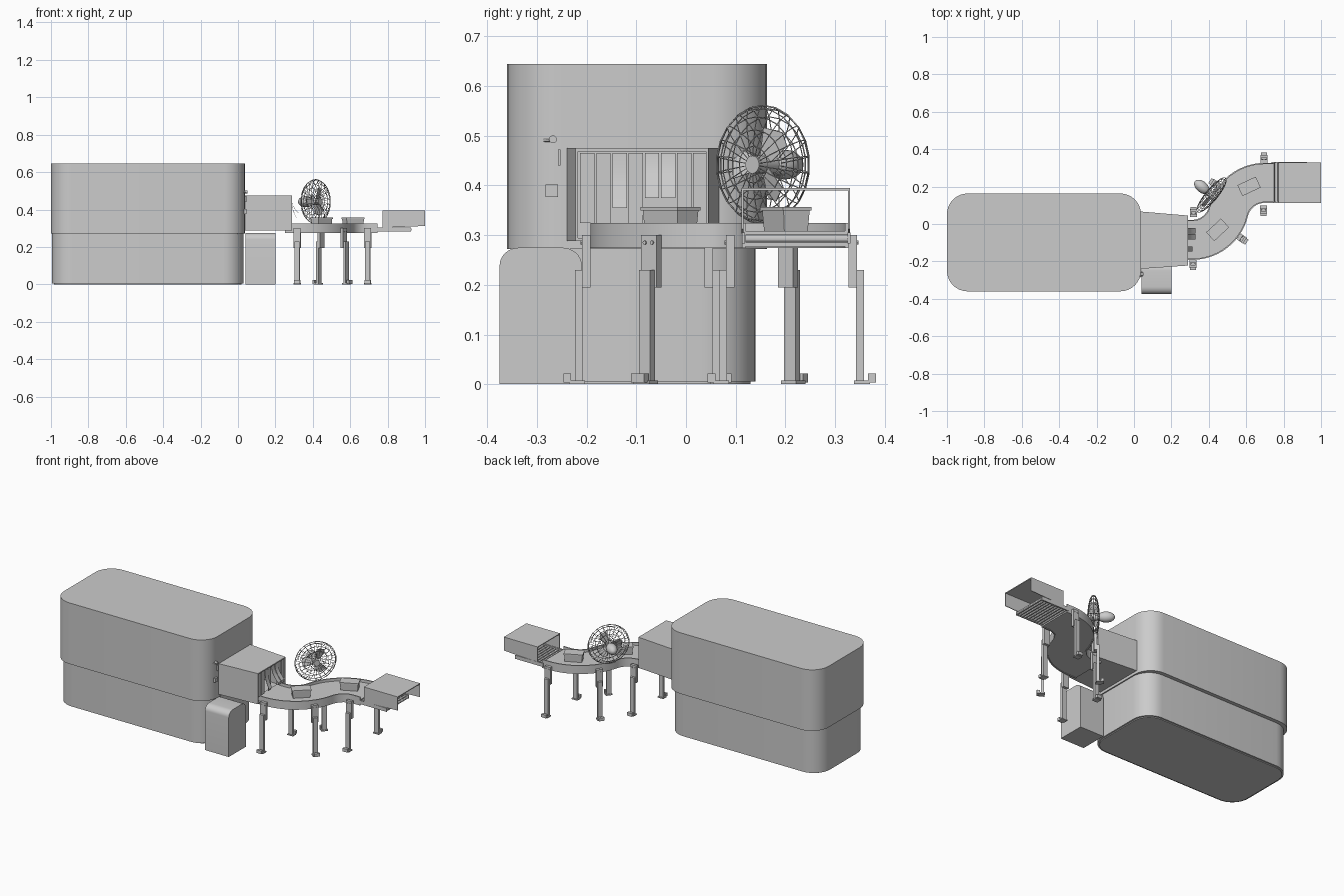
import bpy, bmesh
from math import sin, cos, pi, radians, atan2
from mathutils import Vector, Matrix

if "Cube" in bpy.data.objects:
    bpy.data.objects.remove(bpy.data.objects["Cube"], do_unlink=True)

GREY = (0.6, 0.6, 0.6, 1)
grey = bpy.data.materials.new("light_grey")
grey.use_nodes = True
grey.diffuse_color = GREY
grey.node_tree.nodes["Principled BSDF"].inputs["Base Color"].default_value = GREY
made = []


def add(name, bm, matrix=None):
    bmesh.ops.recalc_face_normals(bm, faces=bm.faces)
    mesh = bpy.data.meshes.new(name)
    bm.to_mesh(mesh)
    bm.free()
    mesh.materials.append(grey)
    ob = bpy.data.objects.new(name, mesh)
    if matrix:
        ob.matrix_world = matrix
    bpy.context.scene.collection.objects.link(ob)
    made.append(ob)
    return ob


def loft(name, rings, matrix=None):
    """Skin a list of equal rings and cap both ends."""
    bm = bmesh.new()
    loops = [[bm.verts.new(p) for p in ring] for ring in rings]
    for a, b in zip(loops, loops[1:]):
        for i in range(len(a)):
            j = (i + 1) % len(a)
            bm.faces.new((a[i], a[j], b[j], b[i]))
    bm.faces.new(loops[0])
    bm.faces.new(loops[-1])
    return add(name, bm, matrix)


def prism(name, outline, z0, z1, matrix=None):
    return loft(name, [[(x, y, z) for x, y in outline] for z in (z0, z1)], matrix)


def box(name, x0, x1, y0, y1, z0, z1, matrix=None):
    return prism(name, [(x0, y0), (x1, y0), (x1, y1), (x0, y1)], z0, z1, matrix)


def rounded(x0, x1, y0, y1, r, steps=8):
    centres = [(x1 - r, y1 - r), (x0 + r, y1 - r), (x0 + r, y0 + r), (x1 - r, y0 + r)]
    return [(cx + r * cos(pi / 2 * (k + i / steps)), cy + r * sin(pi / 2 * (k + i / steps)))
            for k, (cx, cy) in enumerate(centres) for i in range(steps + 1)]


def rod(name, a, b, r, sides=12):
    a, b = Vector(a), Vector(b)
    bm = bmesh.new()
    bmesh.ops.create_cone(bm, cap_ends=True, segments=sides, radius1=r, radius2=r,
                          depth=(b - a).length)
    turn = (b - a).to_track_quat('Z', 'Y').to_matrix().to_4x4()
    return add(name, bm, Matrix.Translation((a + b) / 2) @ turn)


def place(x, y, angle):
    return Matrix.Translation((x, y, 0)) @ Matrix.Rotation(angle, 4, 'Z')


# Main housing: inset base, recessed joint, overhanging upper shell
prism("base_housing", rounded(-0.995, 0.03, -0.34, 0.14, 0.11), 0.005, 0.272)
prism("base_plinth", rounded(-0.985, 0.02, -0.33, 0.13, 0.1), 0, 0.005)
prism("upper_housing", rounded(-1, 0.037, -0.36, 0.163, 0.11), 0.272, 0.645)

# Side cabinet with a rounded top, profile drawn in the side plane
arc = [i * pi / 16 for i in range(9)]
profile = [(-0.375, 0), (-0.21, 0)]
profile += [(-0.25 + 0.04 * cos(t), 0.24 + 0.035 * sin(t)) for t in arc]
profile += [(-0.335 - 0.04 * sin(t), 0.24 + 0.035 * cos(t)) for t in arc]
loft("side_cabinet", [[(x, y, z) for y, z in profile] for x in (0.04, 0.2)])

# Tapered exit tunnel, open at its far end
X0, X1 = 0.03, 0.29
back0, back1, front0, front1 = 0.067, 0.045, -0.24, -0.222
plan = [(X0, front0), (X1, front1), (X1, back1), (X0, back0)]
prism("tunnel_roof", plan, 0.468, 0.475)
prism("tunnel_floor", plan, 0.288, 0.294)
for side, a, b, t in (("front", front0, front1, 0.005), ("back", back0, back1, -0.005)):
    prism(f"tunnel_{side}_wall", [(X0, a), (X1, b), (X1, b + t), (X0, a + t)], 0.29, 0.47)

# Curtain strips, three of them pushed outwards
pushed = {2: (0.03, 0.355), 4: (0.045, 0.375), 5: (0.045, 0.375)}
for i in range(8):
    y = -0.213 + i * 0.0325
    out, low = pushed.get(i, (0, 0.325))
    rings = []
    for s in range(5):
        f = s / 4
        x, z = 0.282 + out * f * f, 0.465 + (low - 0.465) * f
        rings.append([(x, y, z), (x, y + 0.029, z), (x + 0.002, y + 0.029, z), (x + 0.002, y, z)])
    loft("curtain_strip", rings)

# S-shaped conveyor swept along two equal arcs
START, END = Vector((0.31, -0.085)), Vector((0.7, 0.22))
MID = (START + END) / 2
span = END - START
TURN = 2 * atan2(span.y, span.x)
R = span.x / (2 * sin(TURN))


def on_path(heading, second=False):
    p = START + Vector((R * sin(heading), R * (1 - cos(heading))))
    return 2 * MID - p if second else p


angles = [TURN * i / 14 for i in range(15)]
path = [(Vector((0.25, START.y)), 0)]
path += [(on_path(a), a) for a in angles]
path += [(on_path(a, True), a) for a in reversed(angles[:-1])]
path += [(Vector((0.745, END.y)), 0)]


def sweep(name, section):
    loft(name, [[(p.x - o * sin(a), p.y + o * cos(a), z) for o, z in section] for p, a in path])


sweep("conveyor_belt", [(-0.1, 0.277), (0.1, 0.277), (0.1, 0.308), (-0.1, 0.308)])
for s in (-1, 1):
    sweep("conveyor_side_rail", [(s * 0.1, 0.274), (s * 0.107, 0.274),
                                 (s * 0.107, 0.325), (s * 0.1, 0.325)])

# Luggage trays on the belt, slightly flared
for heading, second in ((radians(43), False), (radians(25), True)):
    p = on_path(heading, second)
    loft("luggage_tray", [[(sx * (0.048 + g), sy * (0.026 + g), z)
                           for sx, sy in ((-1, -1), (1, -1), (1, 1), (-1, 1))]
                          for z, g in ((0.308, 0), (0.35, 0.003), (0.35, 0.006), (0.357, 0.006))],
         place(p.x, p.y, heading))

# Telescopic legs: three, then repeated by a half turn about the belt middle
bend = radians(54)
mid_leg = on_path(bend)
legs = [(0.315, START.y, -pi / 2), (0.318, START.y + 0.015, pi / 2),
        (mid_leg.x, mid_leg.y, bend - pi / 2)]
for x, y, a in legs:
    for half in (0, 1):
        if half:
            x, y, a = 2 * MID.x - x, 2 * MID.y - y, a + pi
        m = place(x, y, a)
        box("leg_sleeve", 0.107, 0.124, -0.019, 0.019, 0.195, 0.3, m)
        box("leg_post", 0.122, 0.138, -0.014, 0.014, 0.005, 0.23, m)
        box("leg_foot", 0.118, 0.15, -0.019, 0.019, 0, 0.007, m)
        box("leg_foot_toe", 0.146, 0.162, -0.016, 0.016, 0.003, 0.022, m)
        for s in (-1, 1):
            rod("leg_bolt", m @ Vector((0.12, s * 0.009, 0.285)),
                m @ Vector((0.127, s * 0.009, 0.285)), 0.004, 8)

# Roller section at the end of the line
for i in range(10):
    x = 0.745 + i * 0.0195
    rod("end_roller", (x, 0.12, 0.293), (x, 0.325, 0.293), 0.008)
for y in (0.113, 0.325):
    box("roller_side_rail", 0.735, 0.925, y, y + 0.006, 0.283, 0.305)

# Exit hood: roof and two side walls
box("hood_roof", 0.772, 1, 0.112, 0.33, 0.39, 0.395)
for y in (0.112, 0.326):
    loft("hood_side_wall", [[(0.772, v, 0.303), (1, v, 0.312), (1, v, 0.392), (0.772, v, 0.392)]
                            for v in (y, y + 0.004)])

# Cooling fan: wire cage, rim, blades, hub and motor on one axis
axis = Vector((-0.77, 0.64, 0)).normalized()
fan = Matrix.Translation((0.415, 0.155, 0.442)) @ axis.to_track_quat('Z', 'Y').to_matrix().to_4x4()
bm = bmesh.new()
bmesh.ops.create_uvsphere(bm, u_segments=22, v_segments=10, radius=0.119)
bmesh.ops.scale(bm, vec=(1, 1, 0.27), verts=bm.verts)
cage = add("fan_cage", bm, fan)
wire = cage.modifiers.new("wires", 'WIREFRAME')
wire.thickness = 0.0032
wire.use_even_offset = False
for k in range(3):
    prism("fan_blade", [(0.01, -0.012), (0.07, -0.03), (0.08, 0.01), (0.06, 0.03), (0.01, 0.012)],
          -0.001, 0.001, fan @ Matrix.Rotation(k * 2 * pi / 3, 4, 'Z') @ Matrix.Rotation(0.35, 4, 'X'))
rod("fan_hub", fan @ Vector((0, 0, -0.034)), fan @ Vector((0, 0, 0.04)), 0.018, 16)
bm = bmesh.new()
bmesh.ops.create_uvsphere(bm, u_segments=20, v_segments=12, radius=0.03)
bmesh.ops.scale(bm, vec=(1, 1, 1.6), verts=bm.verts)
add("fan_motor", bm, fan @ Matrix.Translation((0, 0, 0.068)))

# Small fittings on the housing end: lamp, handle and sensor arm
rod("lamp_stem", (0.03, -0.285, 0.491), (0.045, -0.27, 0.491), 0.003)
rod("lamp_head", (0.035, -0.268, 0.493), (0.05, -0.268, 0.493), 0.008)
box("door_handle", 0.03, 0.045, -0.258, -0.253, 0.44, 0.472)
rod("sensor_arm", (-0.04, -0.35, 0.391), (0.035, -0.27, 0.391), 0.0025)
box("sensor_box", 0.02, 0.045, -0.283, -0.258, 0.377, 0.402)
rod("sensor_post", (0.0, -0.325, 0.27), (0.0, -0.325, 0.395), 0.003)

# Smooth curved faces while keeping hard edges
bpy.ops.object.select_all(action='DESELECT')
for ob in made:
    ob.select_set(True)
bpy.context.view_layer.objects.active = made[0]
bpy.ops.object.shade_smooth_by_angle(angle=radians(30))
